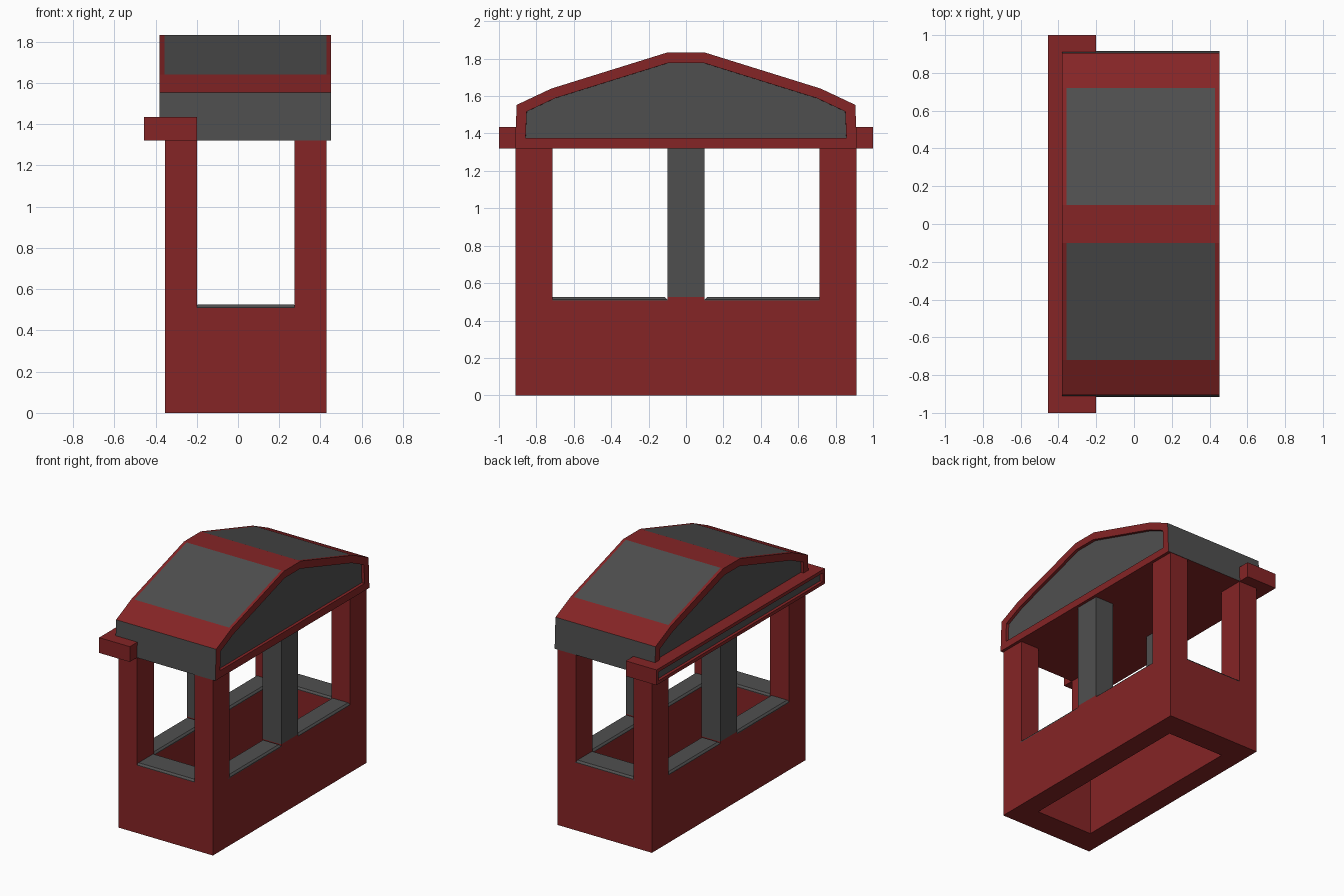
import bpy, bmesh

if "Cube" in bpy.data.objects:
    bpy.data.objects.remove(bpy.data.objects["Cube"])

def material(name, rgb):
    m = bpy.data.materials.new(name)
    m.diffuse_color = (*rgb, 1)
    m.use_nodes = True
    m.node_tree.nodes["Principled BSDF"].inputs["Base Color"].default_value = m.diffuse_color
    return m

RED = material("dark red", (0.235, 0.018, 0.019))
GREY = material("dark grey", (0.078, 0.078, 0.078))

def finish(bm, name, mats):
    bmesh.ops.recalc_face_normals(bm, faces=bm.faces[:])
    me = bpy.data.meshes.new(name)
    bm.to_mesh(me)
    bm.free()
    for m in mats:
        me.materials.append(m)
    ob = bpy.data.objects.new(name, me)
    bpy.context.collection.objects.link(ob)
    return ob

def box_bm(x, y, z):
    bm = bmesh.new()
    bmesh.ops.create_cube(bm, size=1)
    for v in bm.verts:
        v.co = [(a + b) / 2 + c * (b - a) for (a, b), c in zip((x, y, z), v.co)]
    return bm

def box(name, x, y, z, mat):
    return finish(box_bm(x, y, z), name, [mat])

def sill(name, x, y):
    # thin slab whose top edges are chamfered
    bm = box_bm(x, y, (0.505, 0.525))
    top = [e for e in bm.edges if all(v.co.z > 0.52 for v in e.verts)]
    bmesh.ops.bevel(bm, geom=top, offset=0.013, segments=1, affect='EDGES')
    finish(bm, name, [GREY])

X0, X1, XI0, XI1 = -0.355, 0.43, -0.20, 0.275   # outer and inner wall lines
YO, YI, YM = 0.912, 0.715, 0.10
WALL, EAVE = 0.508, 1.32
sides = {"left": (X0, XI0), "right": (XI1, X1)}
ends = {"front": (-YO, -YI), "back": (YI, YO)}

# corner posts
for sn, sx in sides.items():
    for en, ey in ends.items():
        box(f"{en}_{sn}_post", sx, ey, (0, EAVE), RED)

# front and back low walls with sills
for en, ey in ends.items():
    box(f"{en}_wall", (XI0, XI1), ey, (0, WALL), RED)
    sill(f"{en}_sill", (XI0 - 0.01, XI1 + 0.01), ey)

# side low walls, middle posts and sills
for sn, sx in sides.items():
    box(f"{sn}_wall", sx, (-YI, YI), (0, WALL), RED)
    box(f"{sn}_post_base", sx, (-YM, YM), (WALL, 0.525), RED)
    box(f"{sn}_middle_post", sx, (-YM, YM), (0.525, EAVE), GREY)
    sill(f"{sn}_front_sill", sx, (-YI - 0.01, -YM))
    sill(f"{sn}_back_sill", sx, (YM, YI + 0.01))

# roof: profile extruded along x, with flush grey slope panels
half = [(0.915, 1.32), (0.905, 1.553), (0.72, 1.64), (0.10, 1.833)]
profile = half + [(-y, z) for y, z in reversed(half)]
bm = bmesh.new()
rings = [[bm.verts.new((x, y, z)) for y, z in profile]
         for x in (-0.38, -0.357, 0.43, 0.452)]
n = len(profile)
for s in range(3):
    for i in range(n):
        j = (i + 1) % n
        f = bm.faces.new((rings[s][i], rings[s][j], rings[s + 1][j], rings[s + 1][i]))
        if i in (0, 6) or (s == 1 and i in (2, 4)):
            f.material_index = 1
gables = [bm.faces.new(rings[0]), bm.faces.new(rings[3])]
bmesh.ops.recalc_face_normals(bm, faces=bm.faces[:])
# recessed grey gable panels
bmesh.ops.inset_individual(bm, faces=gables, thickness=0.055, use_even_offset=True)
bmesh.ops.inset_individual(bm, faces=gables, thickness=0.0005, depth=-0.022)
for f in gables:
    f.material_index = 1
finish(bm, "roof", [RED, GREY])

# beam along the left eave with a recessed grey strip
bm = box_bm((-0.455, -0.20), (-1, 1), (1.32, 1.435))
bm.faces.ensure_lookup_table()
bmesh.ops.recalc_face_normals(bm, faces=bm.faces[:])
face = [f for f in bm.faces if f.normal.x < -0.9]
bmesh.ops.inset_individual(bm, faces=face, thickness=0.025, use_even_offset=True)
bmesh.ops.inset_individual(bm, faces=face, thickness=0.0005, depth=-0.022)
for f in face:
    f.material_index = 1
finish(bm, "eave_beam", [RED, GREY])
